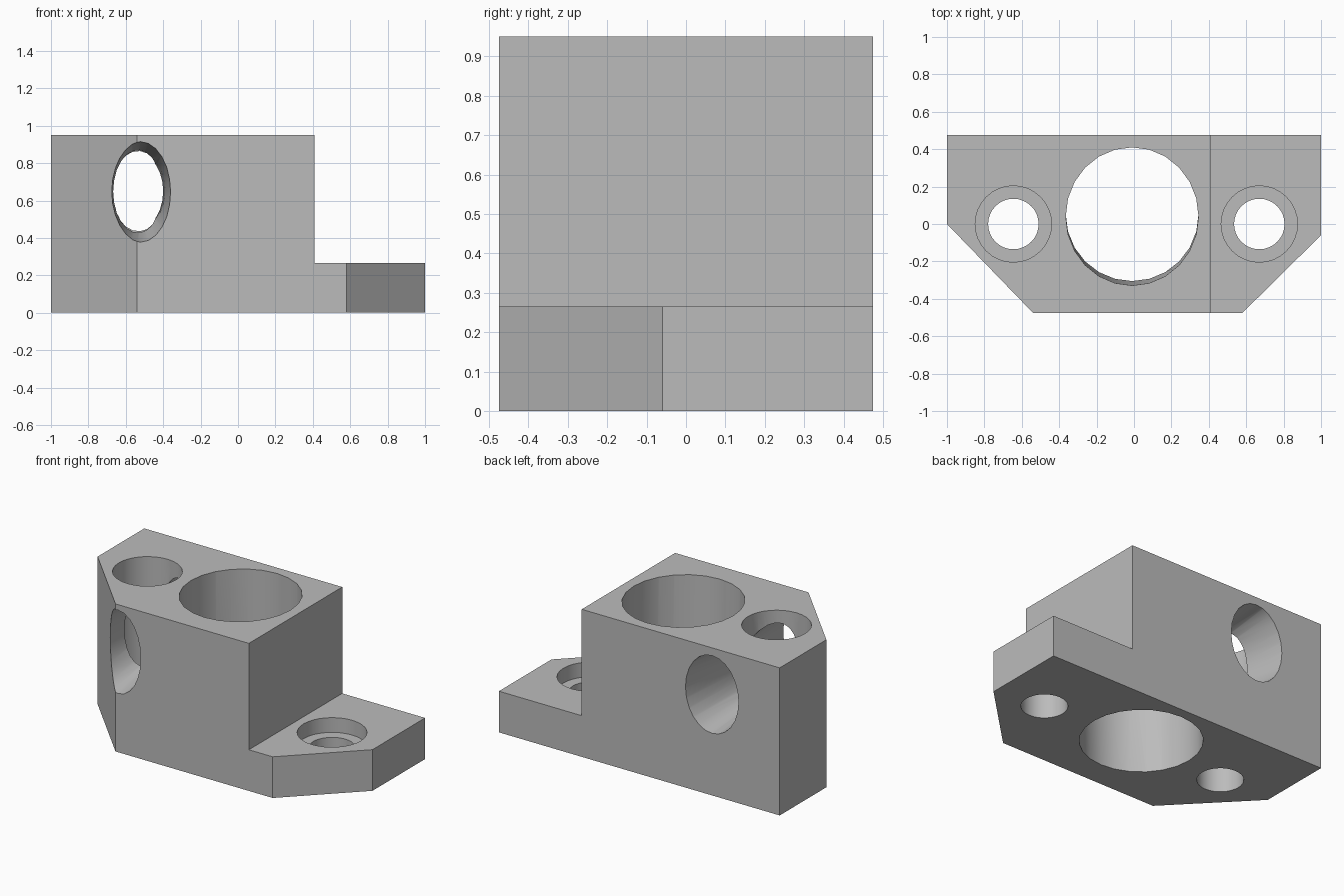
import bpy, bmesh, math

cube = bpy.data.objects.get("Cube")
if cube:
    bpy.data.objects.remove(cube, do_unlink=True)

grey = bpy.data.materials.new("plain grey")
grey.use_nodes = True
colour = (0.5, 0.5, 0.5, 1)
grey.diffuse_color = colour
grey.node_tree.nodes["Principled BSDF"].inputs["Base Color"].default_value = colour


def loft(name, rings):
    """Closed solid skinned through a list of equal-length point rings."""
    bm = bmesh.new()
    loops = [[bm.verts.new(p) for p in ring] for ring in rings]
    n = len(loops[0])
    for low, high in zip(loops, loops[1:]):
        for i in range(n):
            j = (i + 1) % n
            bm.faces.new((low[i], low[j], high[j], high[i]))
    bm.faces.new(loops[0][::-1])
    bm.faces.new(loops[-1])
    bmesh.ops.recalc_face_normals(bm, faces=bm.faces)
    mesh = bpy.data.meshes.new(name)
    bm.to_mesh(mesh)
    bm.free()
    mesh.materials.append(grey)
    obj = bpy.data.objects.new(name, mesh)
    bpy.context.collection.objects.link(obj)
    return obj


def prism(name, outline, z0, z1):
    return loft(name, [[(x, y, z) for x, y in outline] for z in (z0, z1)])


def ellipse(u, v, ru, rv, sides=24):
    turns = [2 * math.pi * i / sides for i in range(sides)]
    return [(u + ru * math.cos(t), v + rv * math.sin(t)) for t in turns]


def upright_ring(y, x, z, rx, rz):
    return [(u, y, v) for u, v in ellipse(x, z, rx, rz)]


# Block with chamfered front corners
outline = [(-1, 0), (-0.54, -0.475), (0.58, -0.475),
           (1, -0.06), (1, 0.475), (-1, 0.475)]
block = prism("mounting_block", outline, 0, 0.95)

cutters = []

# Step that leaves the thin flange
cutters.append(prism("step_cutter",
                     [(0.41, -1), (2, -1), (2, 1), (0.41, 1)], 0.265, 2))

# Large central bore, slightly wider at the top front
bore_low = [(x, y, -0.05) for x, y in ellipse(-0.01, 0.053, 0.355, 0.357)]
bore_high = [(x, y, 1.0) for x, y in ellipse(-0.01, 0.04, 0.355, 0.37)]
cutters.append(loft("bore_cutter", [bore_low, bore_high]))

# Counterbored screw holes
for side, x in (("right", -0.645), ("left", 0.67)):
    cutters.append(prism(side + "_screw_cutter", ellipse(x, 0, 0.135, 0.135, 32), -0.1, 0.5))
    cutters.append(prism(side + "_counterbore_cutter", ellipse(x, 0, 0.204, 0.204, 32), 0.17, 1.2))

# Hourglass cross hole from front to back
cutters.append(loft("cross_hole_cutter", [
    upright_ring(-0.6, -0.52, 0.645, 0.17, 0.288),
    upright_ring(0.0, -0.528, 0.65, 0.128, 0.195),
    upright_ring(0.6, -0.515, 0.65, 0.205, 0.265)]))

for cutter in cutters:
    cutter.hide_render = True
    mod = block.modifiers.new(cutter.name, 'BOOLEAN')
    mod.operation = 'DIFFERENCE'
    mod.solver = 'EXACT'
    mod.object = cutter

# Bake the cuts and drop the helpers
bpy.context.view_layer.update()
graph = bpy.context.evaluated_depsgraph_get()
result = bpy.data.meshes.new_from_object(block.evaluated_get(graph))
block.modifiers.clear()
block.data = result
result.materials.clear()
result.materials.append(grey)
for poly in result.polygons:
    poly.material_index = 0
for cutter in cutters:
    bpy.data.objects.remove(cutter, do_unlink=True)

# Smooth hole walls, sharp block edges
bpy.ops.object.select_all(action='DESELECT')
block.select_set(True)
bpy.context.view_layer.objects.active = block
bpy.ops.object.shade_smooth_by_angle(angle=math.radians(25))
